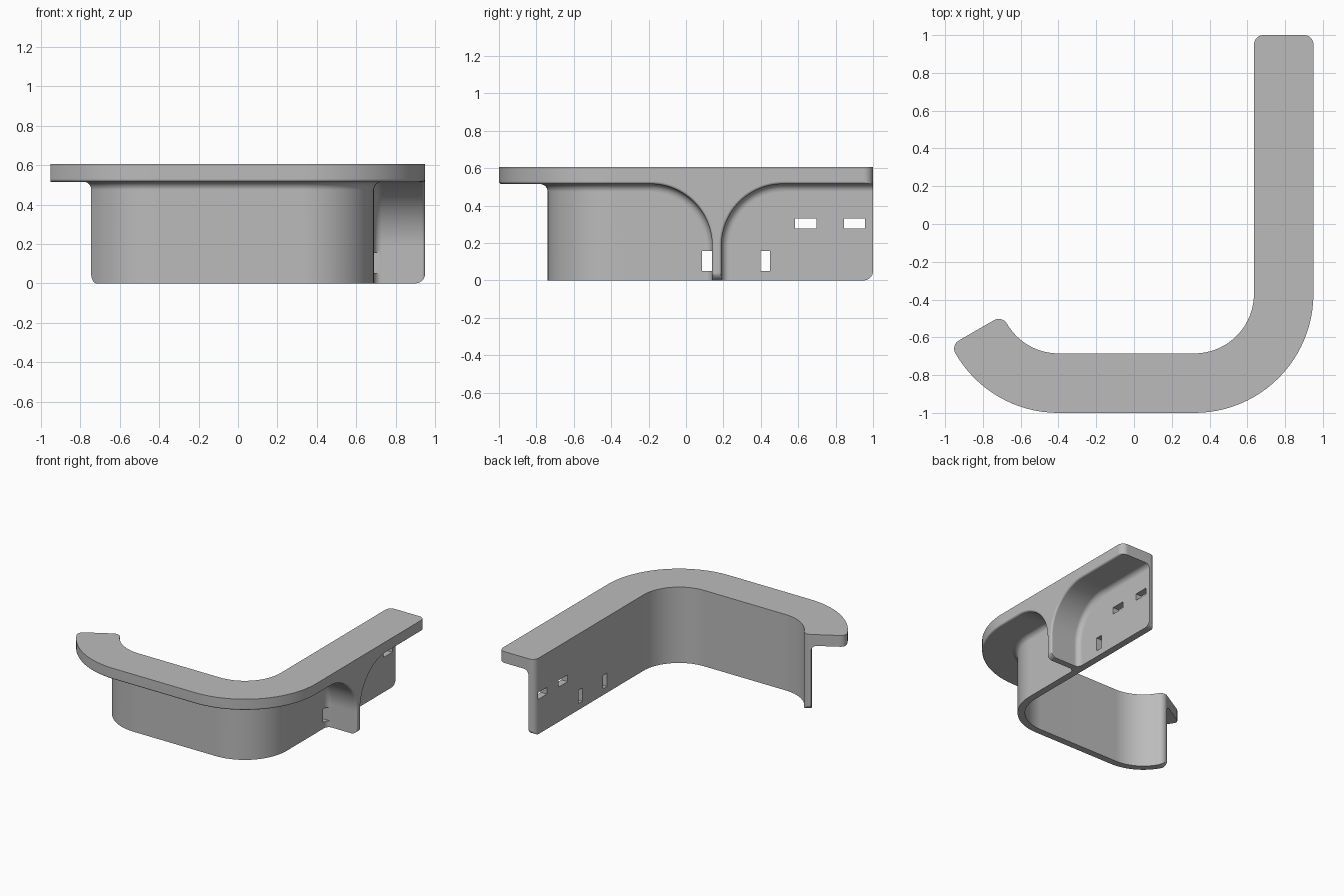
import bpy, bmesh
from math import sin, cos, pi, sqrt, radians

cube = bpy.data.objects.get("Cube")
if cube:
    bpy.data.objects.remove(cube)

WIDTH, THICK, TOP, UNDER = 0.315, 0.055, 0.605, 0.515
CORNER, FILLET, EDGE = 0.05, 0.04, 0.015
INNER_X, OUTER_X = 0.635, 0.95

grey = bpy.data.materials.new("plain_grey")
grey.use_nodes = True
grey.diffuse_color = (0.5, 0.5, 0.5, 1)
grey.node_tree.nodes["Principled BSDF"].inputs["Base Color"].default_value = (0.5, 0.5, 0.5, 1)


def arc(cx, cy, r, a0, a1, n):
    angles = [radians(a0 + (a1 - a0) * k / n) for k in range(n + 1)]
    return [(cx + r * cos(a), cy + r * sin(a)) for a in angles]


def quarter(r, reach):
    """Drop of a quarter round of radius r after moving reach along it."""
    reach = min(max(reach, 0), r)
    return r - sqrt(max(r * r - reach * reach, 0))


def loft(name, rings):
    bm = bmesh.new()
    loops = [[bm.verts.new(p) for p in ring] for ring in rings]
    for a, b in zip(loops, loops[1:]):
        for k in range(len(a)):
            m = (k + 1) % len(a)
            bm.faces.new((a[k], a[m], b[m], b[k]))
    bm.faces.new(loops[0])
    bm.faces.new(loops[-1])
    bmesh.ops.remove_doubles(bm, verts=bm.verts, dist=1e-5)
    bmesh.ops.recalc_face_normals(bm, faces=bm.faces)
    mesh = bpy.data.meshes.new(name)
    bm.to_mesh(mesh)
    bm.free()
    mesh.materials.append(grey)
    obj = bpy.data.objects.new(name, mesh)
    bpy.context.collection.objects.link(obj)
    return obj


# Cross-section of ledge and wall: outward distance, height
section = [(0, 0), (THICK, 0)]
section += arc(THICK + FILLET, UNDER - FILLET, FILLET, 180, 90, 8)
section += arc(WIDTH - EDGE, UNDER + EDGE, EDGE, -90, 0, 5)
section += [(WIDTH, TOP), (0, TOP)]

# Path along the inner edge: point, outward normal, corner inset
steps = [pi / 2 * k / 8 for k in range(9)]
ends = [(CORNER * (1 - cos(a)), CORNER * (1 - sin(a))) for a in steps]
path = [((INNER_X, 1 - t), (1, 0), i) for t, i in ends]
for cx, a0, a1, n in ((0.32, 0, -90, 24), (-0.4, -90, -150, 16)):
    for k in range(n + 1):
        a = radians(a0 + (a1 - a0) * k / n)
        nx, ny = cos(a), sin(a)
        path.append(((cx + WIDTH * nx, -0.37 + WIDTH * ny), (nx, ny), 0))
(px, py), (nx, ny), _ = path[-1]
for t, i in reversed(ends[:-1]):
    s = CORNER - t
    path.append(((px + ny * s, py - nx * s), (nx, ny), i))

rings = []
for (px, py), (nx, ny), inset in path:
    ring = []
    for d, z in section:
        d = min(max(d, inset), WIDTH - inset)
        ring.append((px + nx * d, py + ny * d, max(z, inset)))
    rings.append(ring)
ledge_and_wall = loft("ledge_and_wall", rings)

# Flared support fin under the ledge
FIN_Y, HALF, FLARE = 0.165, 0.025, 0.33
face_x = INNER_X + THICK
stations = [face_x - 0.03]
stations += [face_x + FILLET * (1 - cos(a)) for a in steps]
stations += [OUTER_X - CORNER + CORNER * sin(a) for a in steps]
stations += [OUTER_X - EDGE + EDGE * sin(a) for a in steps[:-1]]
rings = []
for x in sorted(stations):
    o = quarter(EDGE, x - OUTER_X + EDGE) - quarter(FILLET, face_x + FILLET - x)
    lift = quarter(CORNER, x - OUTER_X + CORNER)
    offset = HALF + FLARE
    side = [(-HALF + o, 0)] + arc(-offset, UNDER - FLARE, FLARE + o, 0, 90, 24)
    side.append((-offset, UNDER + 0.03))
    outline = side + [(-y, z) for y, z in reversed(side)]
    rings.append([(x, FIN_Y + y, max(z, lift)) for y, z in outline])
support_fin = loft("support_fin", rings)

# Cable slots through the wall: y range, z range
slots = [(0.086, 0.139, 0.05, 0.157), (0.397, 0.45, 0.05, 0.157),
         (0.583, 0.697, 0.278, 0.332), (0.845, 0.958, 0.278, 0.332)]
for y0, y1, z0, z1 in slots:
    cutter = loft("slot_cutter", [[(x, y0, z0), (x, y1, z0), (x, y1, z1), (x, y0, z1)]
                                  for x in (0.6, 0.76)])
    cutter.hide_render = True
    for part in (ledge_and_wall, support_fin):
        if part is support_fin and y0 > FIN_Y:
            continue
        mod = part.modifiers.new("slot", 'BOOLEAN')
        mod.operation, mod.solver, mod.object = 'DIFFERENCE', 'EXACT', cutter
        bpy.context.view_layer.objects.active = part
        bpy.ops.object.modifier_apply(modifier=mod.name)
    bpy.data.objects.remove(cutter)

# Smooth rounds with crisp edges
for part in (ledge_and_wall, support_fin):
    bpy.ops.object.select_all(action='DESELECT')
    part.select_set(True)
    bpy.context.view_layer.objects.active = part
    bpy.ops.object.shade_smooth_by_angle(angle=radians(35))
    weighted = part.modifiers.new("even_shading", 'WEIGHTED_NORMAL')
    weighted.keep_sharp = True
